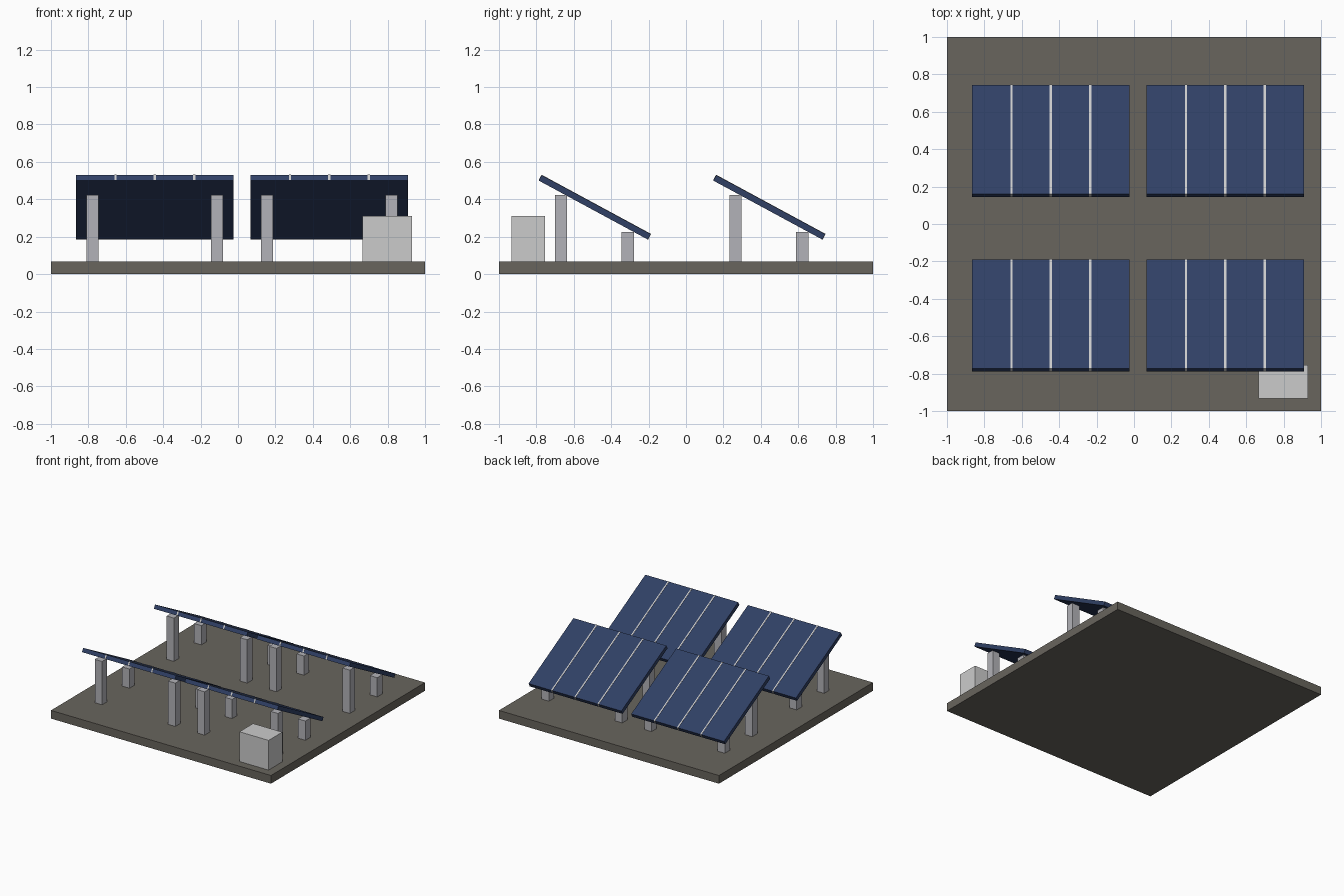
import bpy
import math
from mathutils import Matrix, Vector

cube = bpy.data.objects.get("Cube")
if cube:
    bpy.data.objects.remove(cube, do_unlink=True)


def make_material(name, rgb):
    mat = bpy.data.materials.new(name)
    mat.use_nodes = True
    color = (*rgb, 1)
    mat.diffuse_color = color
    mat.node_tree.nodes["Principled BSDF"].inputs["Base Color"].default_value = color
    return mat


ground = make_material("grey brown ground", (0.14, 0.13, 0.11))
blue = make_material("panel blue", (0.029, 0.051, 0.13))
steel = make_material("post grey", (0.45, 0.45, 0.48))
light = make_material("light grey", (0.60, 0.60, 0.60))


def box(name, size, matrix, mat):
    """Box of the given size, placed by a matrix."""
    bpy.ops.mesh.primitive_cube_add(size=1)
    obj = bpy.context.object
    obj.name = name
    obj.data.transform(Matrix.Diagonal((*size, 1)))
    obj.matrix_world = matrix
    obj.data.materials.append(mat)
    return obj


def standing_box(name, x, y, width, depth, bottom, top, mat):
    centre = Vector((x, y, (bottom + top) / 2))
    return box(name, (width, depth, top - bottom), Matrix.Translation(centre), mat)


BASE_TOP = 0.067
WIDTH, LENGTH, THICK = 0.844, 0.663, 0.033
TILT = Matrix.Rotation(math.radians(-28.4), 4, "X")

# Ground slab and equipment cabinet
standing_box("ground_slab", 0, 0, 2, 2, 0, BASE_TOP, ground)
standing_box("equipment_cabinet", 0.798, -0.843, 0.265, 0.178, 0.05, 0.311, light)

# Four tilted panels, high at the front, each on four posts
for row, cy in (("front", -0.488), ("back", 0.445)):
    for side, cx in (("right", -0.445), ("left", 0.488)):
        tag = f"{row}_{side}"
        place = Matrix.Translation((cx, cy, 0.357)) @ TILT
        box(f"panel_{tag}", (WIDTH, LENGTH, THICK), place, blue)

        # Divider strips, slightly proud of the panel face and ends
        for i in (-1, 0, 1):
            shift = Matrix.Translation((i * WIDTH / 4, 0, 0.002))
            box(f"divider_{tag}_{i + 2}", (0.011, LENGTH + 0.003, THICK), place @ shift, light)

        # Tall posts under the high edge, short posts under the low edge
        for kind, dy, top in (("tall", -0.18, 0.423), ("short", 0.176, 0.225)):
            for end in (-1, 1):
                standing_box(f"{kind}_post_{tag}", cx + end * 0.333, cy + dy,
                             0.066, 0.066, BASE_TOP - 0.01, top, steel)
